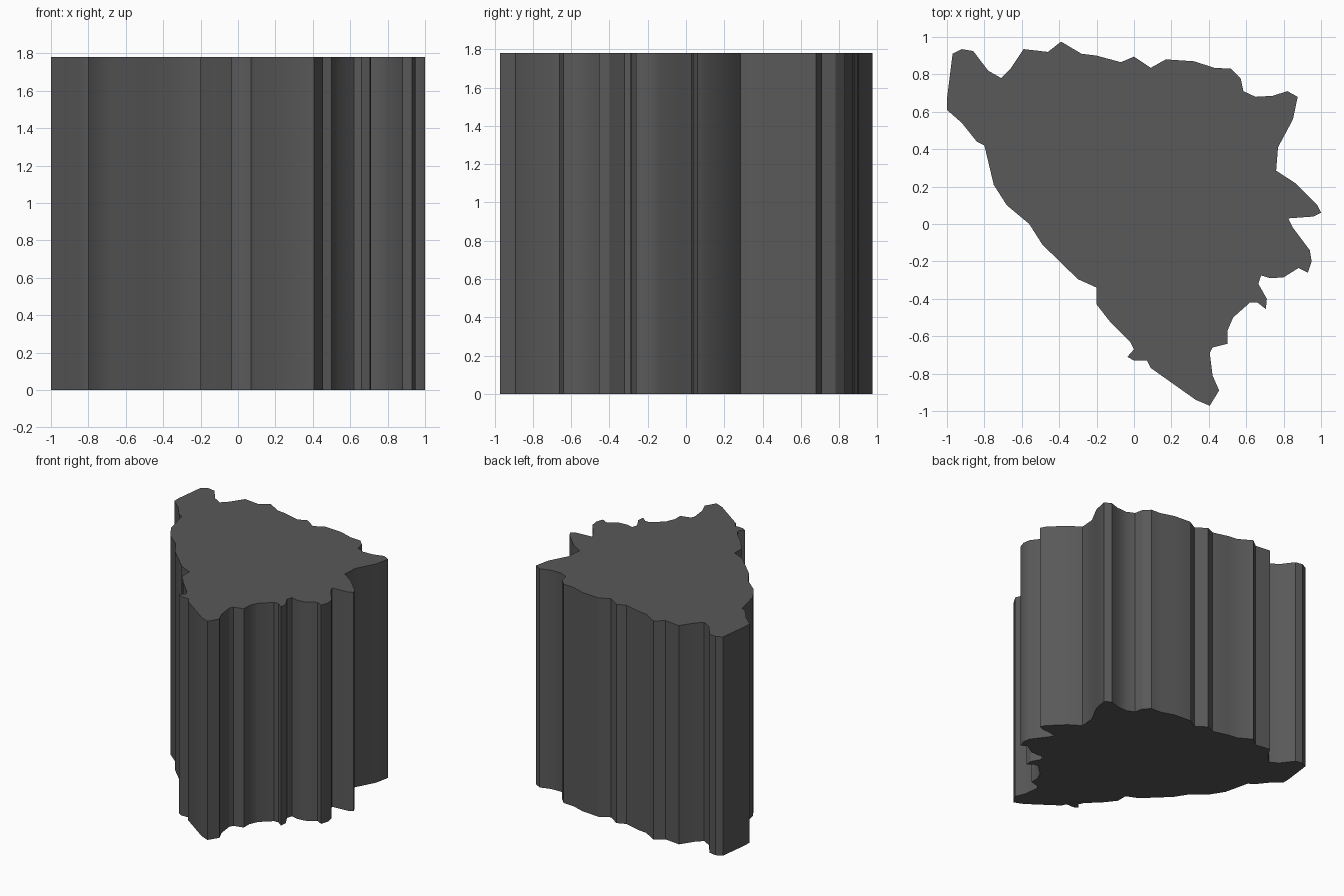
import bpy
import bmesh

HEIGHT = 1.78

# Outline of the slab, clockwise from the west corner
outline = [
    (-1, .61), (-1, .67), (-.97, .91), (-.92, .935), (-.86, .925), (-.78, .82),
    (-.71, .78), (-.66, .83), (-.59, .935), (-.46, .92), (-.39, .975),
    (-.28, .91), (-.20, .90), (-.07, .865), (0, .895), (.09, .835), (.17, .88),
    (.32, .87), (.43, .835), (.52, .83), (.57, .78), (.585, .71), (.65, .68),
    (.74, .685), (.82, .71), (.875, .68), (.85, .56), (.77, .41), (.76, .285),
    (.86, .22), (.98, .10), (1, .06), (.96, .04), (.825, .03), (.85, -.02),
    (.94, -.14), (.95, -.20), (.93, -.26), (.88, -.235), (.80, -.285),
    (.73, -.29), (.68, -.275), (.665, -.32), (.71, -.40), (.705, -.455),
    (.66, -.42), (.62, -.42), (.53, -.50), (.50, -.57), (.50, -.64),
    (.42, -.66), (.405, -.69), (.42, -.81), (.455, -.89), (.405, -.972),
    (.33, -.94), (.09, -.77), (.07, -.73), (0, -.73), (-.035, -.71),
    (0, -.67), (-.02, -.63), (-.13, -.52), (-.20, -.43), (-.20, -.34),
    (-.30, -.295), (-.49, -.11), (-.56, 0), (-.68, .10), (-.75, .21),
    (-.80, .42), (-.84, .44), (-.92, .54),
]

# Flat base face, extruded straight up
bm = bmesh.new()
base = bm.faces.new([bm.verts.new((x, y, 0)) for x, y in reversed(outline)])
top = bmesh.ops.extrude_face_region(bm, geom=[base], use_keep_orig=True)
top_verts = [g for g in top["geom"] if isinstance(g, bmesh.types.BMVert)]
bmesh.ops.translate(bm, verts=top_verts, vec=(0, 0, HEIGHT))
bmesh.ops.recalc_face_normals(bm, faces=bm.faces)

mesh = bpy.data.meshes.new("map_block")
bm.to_mesh(mesh)
bm.free()
block = bpy.data.objects.new("map_block", mesh)
bpy.context.collection.objects.link(block)

# Dark grey finish
mat = bpy.data.materials.new("dark_grey")
mat.diffuse_color = (.1, .1, .1, 1)
mesh.materials.append(mat)

# Soft walls, crisp rims
bpy.context.view_layer.objects.active = block
block.select_set(True)
bpy.ops.object.shade_smooth_by_angle(angle=.52)
